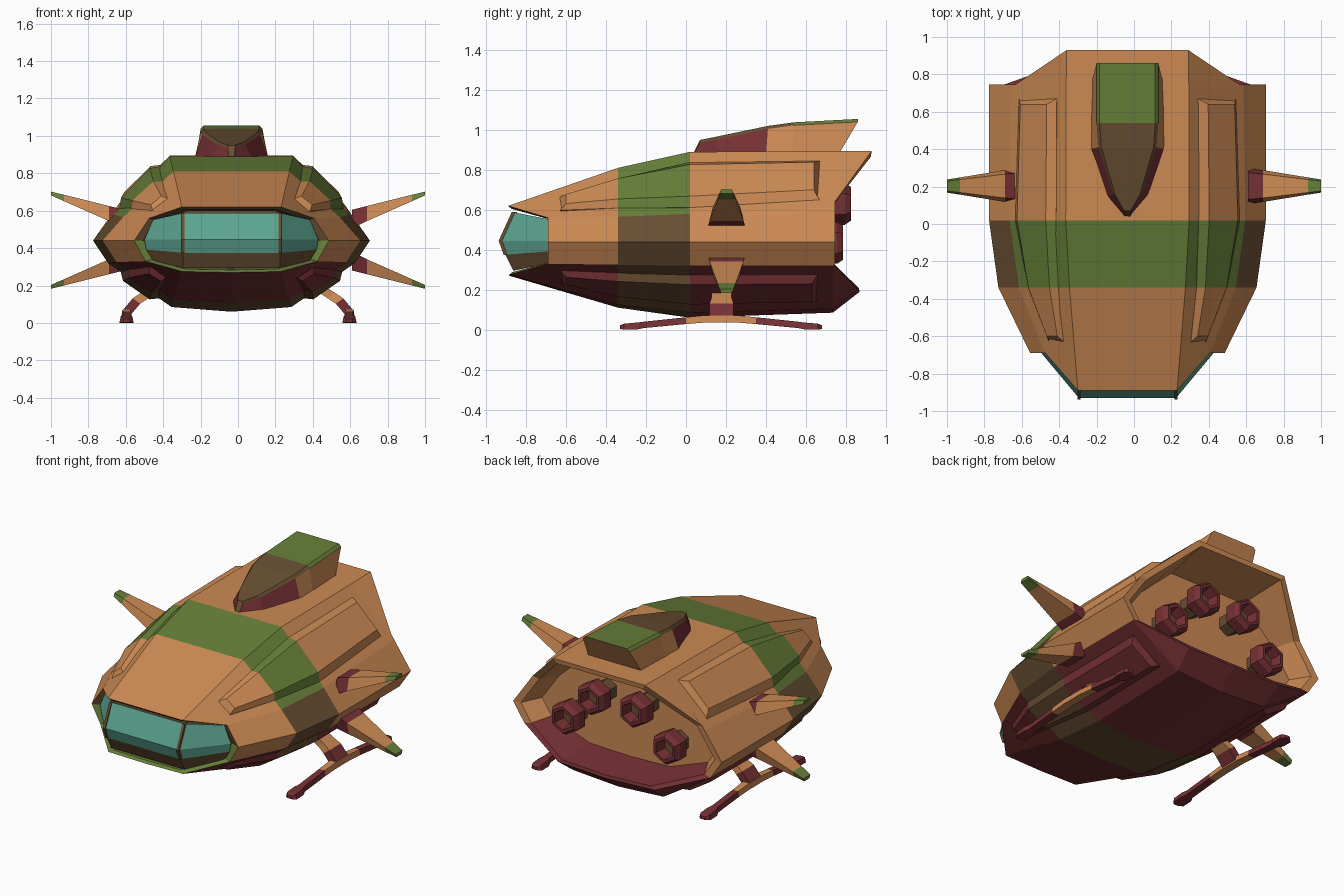
import bpy, bmesh, math
from mathutils import Vector

if "Cube" in bpy.data.objects:
    bpy.data.objects.remove(bpy.data.objects["Cube"])

# ---- materials ----
def lin(c):
    c /= 255
    return c / 12.92 if c < 0.04 else ((c + 0.055) / 1.055) ** 2.4

COLOURS = {"orange": (204, 138, 84), "green": (102, 126, 56), "dark_red": (118, 48, 52),
           "brown": (104, 78, 50), "teal_glass": (92, 164, 144)}
NAMES = list(COLOURS)
MATS = []
for n, c in COLOURS.items():
    m = bpy.data.materials.new(n)
    m.diffuse_color = (*[lin(v) for v in c], 1)
    m.use_nodes = True
    m.node_tree.nodes["Principled BSDF"].inputs["Base Color"].default_value = m.diffuse_color
    MATS.append(m)
ORANGE, GREEN, RED, BROWN, GLASS = range(5)
CX = -0.035          # the hull sits slightly left of the fins and skids


def make(name, verts, faces, cols):
    me = bpy.data.meshes.new(name)
    me.from_pydata([tuple(v) for v in verts], [], faces)
    for m in MATS:
        me.materials.append(m)
    for p, c in zip(me.polygons, cols):
        p.material_index = c
    bm = bmesh.new()
    bm.from_mesh(me)
    bmesh.ops.recalc_face_normals(bm, faces=bm.faces)
    bm.to_mesh(me)
    bm.free()
    ob = bpy.data.objects.new(name, me)
    bpy.context.collection.objects.link(ob)
    return ob


def loft(name, rings, col, caps=(0, 0)):
    """Skin closed rings; col(segment, facet) gives the colour; caps are end colours."""
    n = len(rings[0])
    faces, cols = [], []
    for s in range(len(rings) - 1):
        for f in range(n):
            g = (f + 1) % n
            faces.append((s * n + f, s * n + g, (s + 1) * n + g, (s + 1) * n + f))
            cols.append(col(s, f))
    last = (len(rings) - 1) * n
    faces += [tuple(range(n)), tuple(range(last, last + n))]
    cols += list(caps)
    return make(name, [v for r in rings for v in r], faces, cols)


# ---- hull: half sections (x, y, z) top, shoulder, waist, lower, belly, keel ----
def section(y, pts):
    return [(x, y, z) for x, z in pts]

H = [
    [(.265, -.89, .62), (.44, -.69, .56), (.52, -.69, .44), (.46, -.69, .33), (.265, -.885, .275), (0, -.885, .27)],
    section(-.34, [(.31, .81), (.58, .565), (.69, .44), (.615, .325), (.31, .125), (0, .11)]),
    section(.02, [(.33, .89), (.63, .58), (.74, .44), (.66, .32), (.32, .085), (0, .06)]),
    section(.735, [(.328, .894), (.62, .61), (.74, .44), (.66, .32), (.32, .105), (0, .085)]),
    [(.325, .93, .895), (.60, .745, .64), (.74, .745, .44), (.66, .745, .32), (.34, .86, .20), (0, .87, .19)],
]

def full(half):
    return [(CX + x, y, z) for x, y, z in half] + [(CX - x, y, z) for x, y, z in half[-2::-1]]

def shrink(half, s, dy, zc, flat=None):
    return [(x * s, (y + dy) if flat is None else flat, zc + (z - zc) * s) for x, y, z in half]

# front recess, outer skin, rear rim and engine bay
nose_in = shrink(H[0], .88, .20, .44, -.66)
nose_rim = shrink(H[0], .92, .015, .44)
rear_rim = shrink(H[4], .93, -.005, .46)
rear_in = shrink(H[4], .84, 0, .48, .62)
rings = [full(h) for h in [nose_in, nose_rim] + H + [rear_rim, rear_in]]

def hull_col(s, f):
    k = min(f, 9 - f)
    if s < 2:
        return BROWN if k < 2 else GREEN
    if s == 3:
        return GREEN if k < 1 else BROWN
    return ORANGE if k < 3 else RED

loft("hull", rings, hull_col, (BROWN, ORANGE))

# ---- cockpit glass: wraps round the nose, with a brown lower sill ----
xs = [-.465, -.26, .26, .465]
rows = [(.588, -.865, .90), (.445, -.93, 1), (.375, -.905, .98), (.295, -.865, .90)]
gv, gf, gc = [], [], []
for z, y, s in rows:
    for i, x in enumerate(xs):
        side = i in (0, 3)
        gv.append((CX + x * (s if side else 1), -.685 if side else y, .445 + (z - .445) * (.75 if side else 1)))
for r in range(3):
    for i in range(3):
        a = r * 4 + i
        gf.append((a, a + 1, a + 5, a + 4))
        gc.append(GLASS if r < 2 else BROWN)
glass = make("cockpit_glass", gv, gf, gc)
for sx in (-1, 1):                                   # window posts
    x = CX + sx * .26
    loft("window_post", [[(x - .008, y - .008, z), (x + .008, y - .008, z), (x + .008, y + .02, z), (x - .008, y + .02, z)]
                         for z, y, _ in rows[:3]], lambda s, f: BROWN, (BROWN, BROWN))


# ---- raised panels lying along the upper and lower hull facets ----
def hull_point(k, y, t):
    """Point on facet k at depth y, t of the way across it."""
    def edge(i):
        for a, b in zip(H, H[1:]):
            p, q = Vector(a[i]), Vector(b[i])
            if y <= q.y:
                return p.lerp(q, (y - p.y) / (q.y - p.y))
    return edge(k).lerp(edge(k + 1), t)

def panel(name, k, stations, n, col):
    n = Vector(n).normalized()
    for sx in (-1, 1):
        rs = []
        for i, (y, t0, t1) in enumerate(stations):
            e = (.03 if i == 0 else -.03 if i == len(stations) - 1 else 0)
            a, b = hull_point(k, y, t0), hull_point(k, y, t1)
            c, d = a.lerp(b, .85) + n * .033, a.lerp(b, .15) + n * .033
            c.y += e
            d.y += e
            rs.append([(CX + sx * v.x, v.y, v.z) for v in (a - n * .02, b - n * .02, b, c, d, a)])
        loft(name, rs, lambda s, f: col(s), (col(0), col(0)))

panel("upper_side_panel", 0, [(-.63, .3, .75), (-.34, .22, .82), (.02, .17, .9), (.67, .17, .86)],
      (.7, 0, .7), lambda s: GREEN if s == 1 else ORANGE)
panel("lower_side_panel", 3, [(-.63, .25, .7), (-.34, .2, .75), (.02, .2, .8), (.66, .2, .8)],
      (.57, 0, -.82), lambda s: BROWN if s == 1 else RED)

# ---- dorsal tower: (base y, base half width, top y, top half width, top z) ----
T = [(.03, .012, .07, .02, .95), (.15, .115, .16, .075, .968), (.40, .2, .41, .155, 1.02),
     (.53, .198, .54, .165, 1.038), (.76, .19, .86, .165, 1.055)]
tower = [[(CX - bw, by, .87), (CX + bw, by, .87), (CX + tw, ty, tz - .015), (CX + tw * .9, ty, tz),
          (CX - tw * .9, ty, tz), (CX - tw, ty, tz - .015)] for by, bw, ty, tw, tz in T]

def tower_col(s, f):
    if f in (2, 3, 4):
        return GREEN if s == 3 else BROWN
    return RED if s < 2 else ORANGE

loft("dorsal_tower", tower, tower_col, (BROWN, ORANGE))

# ---- engines: hexagonal nozzles in the rear bay ----
for ex, ez, end in ((.15, .63, .825), (.36, .435, .787)):
    for sx in (-1, 1):
        prof = [(.58, .065), (end - .13, .07), (end - .10, .105), (end - .03, .105), (end, .085),
                (end, .065), (end - .07, .05)]
        rs = [[(CX + sx * ex + r * math.sin(a * math.pi / 3), y, ez + r * math.cos(a * math.pi / 3))
               for a in range(6)] for y, r in prof]
        loft("engine_nozzle", rs, lambda s, f: BROWN if s == 0 else RED, (BROWN, BROWN))

# ---- four stub fins: red root, orange blade, green tip ----
F = [(.61, .555, .095, .05), (.69, .585, .085, .04), (.93, .668, .046, .017), (1.0, .692, .035, .010)]
for sx in (-1, 1):
    for up in (1, -1):
        rs = []
        for x, z, w, h in F:
            zz = .4425 + up * (z - .4425)
            rs.append([(sx * x, .203 - w, zz - up * h), (sx * x, .203 + w, zz - up * h),
                       (sx * x, .203 + w * .75, zz + up * h), (sx * x, .203 - w * .75, zz + up * h)])
        loft("upper_fin" if up > 0 else "lower_fin", rs, lambda s, f: (RED, ORANGE, GREEN)[s], (RED, GREEN))

# ---- landing skids: (y, half width, bottom z, top z) ----
S = [(-.33, .018, .003, .022), (-.31, .038, 0, .03), (-.24, .038, .002, .036), (-.21, .025, .008, .04),
     (0, .025, .028, .062), (.10, .027, .036, .072), (.25, .027, .036, .072), (.35, .025, .028, .062),
     (.56, .025, .008, .04), (.59, .038, .002, .036), (.66, .038, 0, .03), (.68, .018, .003, .022)]
for sx in (-1, 1):
    c = sx * .596
    loft("landing_skid", [[(c - w, y, a), (c + w, y, a), (c + w * .8, y, b), (c - w * .8, y, b)] for y, w, a, b in S],
         lambda s, f: ORANGE if 4 <= s <= 6 else RED, (RED, RED))
    # strut from skid to hull
    P = [(.60, .05, .06), (.545, .115, .06), (.50, .145, .05), (.40, .21, .05)]
    loft("skid_strut", [[(sx * (x - .022), .178 - w, z - .012), (sx * (x - .022), .178 + w, z - .012),
                         (sx * (x + .018), .178 + w, z + .016), (sx * (x + .018), .178 - w, z + .016)] for x, z, w in P],
         lambda s, f: RED if s == 0 else ORANGE, (RED, ORANGE))
